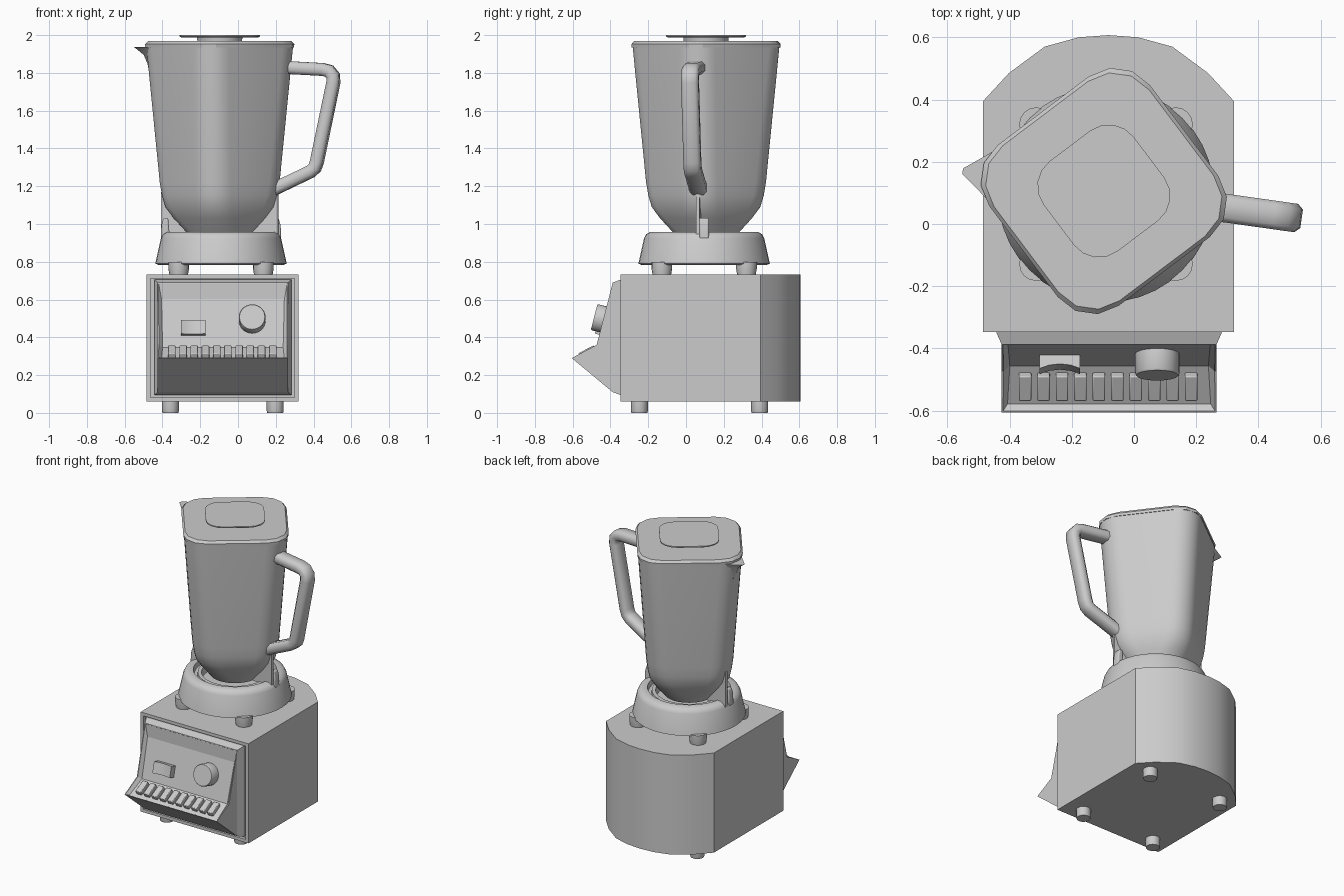
import bpy, bmesh
from math import sin, cos, pi, radians, sqrt
from mathutils import Matrix, Vector

if "Cube" in bpy.data.objects:
    bpy.data.objects.remove(bpy.data.objects["Cube"])

def loft(name, rings, mat=Matrix(), edit=None, bevel=0, angle=35):
    """Skin equal-length rings, cap both ends, make an object."""
    bm = bmesh.new()
    loops = [[bm.verts.new(mat @ Vector(p)) for p in r] for r in rings]
    n = len(loops[0])
    for a, b in zip(loops, loops[1:]):
        for i in range(n):
            j = (i + 1) % n
            bm.faces.new((a[i], a[j], b[j], b[i]))
    bm.faces.new(loops[0][::-1])
    bm.faces.new(loops[-1])
    bmesh.ops.recalc_face_normals(bm, faces=bm.faces)
    if edit:
        edit(bm)
    me = bpy.data.meshes.new(name)
    bm.to_mesh(me)
    bm.free()
    ob = bpy.data.objects.new(name, me)
    bpy.context.collection.objects.link(ob)
    if bevel:
        m = ob.modifiers.new("bevel", 'BEVEL')
        m.width, m.segments = bevel, 2
    bpy.ops.object.select_all(action='DESELECT')
    ob.select_set(True)
    bpy.context.view_layer.objects.active = ob
    bpy.ops.object.shade_smooth_by_angle(angle=radians(angle))
    return ob

def turned(name, prof, mat=Matrix(), seg=32, **kw):
    """Lathe a list of (radius, z)."""
    return loft(name, [[(r * cos(2*pi*i/seg), r * sin(2*pi*i/seg), z) for i in range(seg)]
                       for r, z in prof], mat, **kw)

def box(name, x, y, z, mat=Matrix(), **kw):
    return loft(name, [[(x[0], y[0], h), (x[1], y[0], h), (x[1], y[1], h), (x[0], y[1], h)]
                       for h in z], mat, **kw)

def rsquare(corner, r, z, seg):
    """Rounded square with its corners on the axes, reaching out to 'corner'."""
    d = (corner + (sqrt(2) - 1) * r) - sqrt(2) * r
    pts = []
    for k in range(4):
        for i in range(seg + 1):
            a = k * pi/2 - pi/4 + i / seg * pi/2
            pts.append((d * cos(k*pi/2) + r * cos(a), d * sin(k*pi/2) + r * sin(a), z))
    return pts

CX = -0.082
T = Matrix.Translation

# Motor housing with bowed back and shallow opening at the front
half = [(0.403, -0.347), (0.403, 0.395), (0.32, 0.485), (0.205, 0.57), (0.095, 0.6)]
outline = [(CX + x, y) for x, y in half] + [(CX, 0.607)] + [(CX - x, y) for x, y in half[::-1]]

def front_opening(bm):
    f = [f for f in bm.faces if f.normal.y < -0.9]
    bmesh.ops.inset_region(bm, faces=f, thickness=0.03)
    bmesh.ops.inset_region(bm, faces=f, thickness=0.001, depth=-0.02)

loft("motor_housing", [[(x, y, z) for x, y in outline] for z in (0.06, 0.733)], edit=front_opening)

# Rubber feet
for x in (-0.358, 0.197):
    for y in (-0.247, 0.39):
        turned("rubber_foot", [(0.042, 0), (0.045, 0.01), (0.045, 0.065)], T((x, y, 0)), 16)

# Control console: flared base, then a wedge with a recessed face and ledge
XC, XW = -0.08, 0.345
A, B, C, D = (-0.388, 0.69), (-0.473, 0.36), (-0.605, 0.29), (-0.388, 0.11)

def rect_y(w, y, z0, z1):
    return [(XC - w, y, z0), (XC + w, y, z0), (XC + w, y, z1), (XC - w, y, z1)]

loft("console_base", [rect_y(0.363, -0.32, 0.095, 0.705), rect_y(0.363, -0.347, 0.095, 0.705),
                      rect_y(XW, -0.388, 0.11, 0.69)], angle=20)

def recess(bm):
    f = [f for f in bm.faces if f.normal.y < -0.3 and f.normal.z > 0.1]
    bmesh.ops.inset_region(bm, faces=f, thickness=0.006)
    bmesh.ops.inset_region(bm, faces=f, thickness=0.02, depth=-0.022)

loft("control_console", [[(x, y, z) for y, z in ((-0.36, 0.69), A, B, C, D, (-0.36, 0.11))]
                         for x in (XC - XW, XC + XW)], edit=recess, angle=20)

# Knob, rocker switch and push buttons
face = lambda x, y, z, deg: T((x, y, z)) @ Matrix.Rotation(radians(deg), 4, 'X')
turned("speed_knob", [(0.071, -0.025), (0.071, 0.044), (0.067, 0.05)],
       face(0.075, -0.438, 0.495, 75.6), 28)
rocker = [(-0.065, -0.025), (0.065, -0.025), (0.065, 0.024), (0.035, 0.013),
          (0, 0.009), (-0.035, 0.013), (-0.065, 0.024)]
loft("rocker_switch", [[(x, v, n) for x, n in rocker] for v in (-0.037, 0.037)],
     face(-0.238, -0.45, 0.45, 75.6))
for i in range(10):
    box("push_button", (-0.02, 0.02), (-0.045, 0.045), (-0.025, 0.006),
        face(-0.35 + i * 0.0593, -0.527, 0.331, 27.9), bevel=0.004)

# Jar seat: collar, posts and locking tabs
SEAT = T((-0.09, 0.096, 0))
turned("jar_collar", [(0.33, 0.783), (0.348, 0.79), (0.318, 0.925), (0.308, 0.945), (0.285, 0.958),
                      (0.255, 0.958), (0.25, 0.925), (0.23, 0.925), (0.228, 0.94), (0.205, 0.94),
                      (0.2, 0.89), (0.02, 0.89)], SEAT, 40)
for sx in (-1, 1):
    for sy in (-1, 1):
        turned("collar_post", [(0.048, 0.725), (0.055, 0.765), (0.055, 0.80)],
               SEAT @ T((sx * 0.224, sy * 0.224, 0)), 16)
    tab = [(0.27, 0.92), (0.318, 0.92), (0.316, 0.99), (0.305, 1.032), (0.28, 1.032)]
    loft("locking_tab", [[(sx * x, y, z) for x, z in tab] for y in (-0.025, 0.025)],
         SEAT, bevel=0.008)

# Jar: round foot growing into a rounded square, turned 8 degrees
JAR = T((-0.097, 0.106, 0)) @ Matrix.Rotation(radians(-8), 4, 'Z')
sections = [(0.93, 0.155, 0.15), (0.96, 0.18, 0.15), (1.03, 0.245, 0.14), (1.09, 0.29, 0.14),
            (1.15, 0.308, 0.14), (1.22, 0.32, 0.14), (1.94, 0.392, 0.14)]
loft("jar", [rsquare(c, r, z, 6) for z, c, r in sections], JAR)
for s in (-1, 1):
    box("jar_fin", sorted((s * 0.14, s * 0.313)), (-0.009, 0.009), (0.93, 1.17), JAR)

# Pouring spout
spout = [(1.80, 0.375, 0.03), (1.85, 0.385, 0.07), (1.895, 0.405, 0.1),
         (1.92, 0.435, 0.11), (1.937, 0.458, 0.115)]
loft("pouring_spout", [[(-0.32, -w, z), (-u, -0.009, z), (-u, 0.009, z), (-0.32, w, z)]
                       for z, u, w in spout], JAR, angle=50)

# Handle: flattened tube swept along a path in the jar's corner plane
path = [Vector(p) for p in ((0.33, 1.83), (0.55, 1.818), (0.585, 1.81), (0.606, 1.785), (0.608, 1.75),
                            (0.52, 1.33), (0.509, 1.298), (0.485, 1.277), (0.27, 1.175))]
section = [(0.046, 0.016), (0.03, 0.034), (-0.03, 0.034), (-0.046, 0.016),
           (-0.046, -0.016), (-0.03, -0.034), (0.03, -0.034), (0.046, -0.016)]
rings = []
for i, p in enumerate(path):
    t = (path[min(i + 1, len(path) - 1)] - path[max(i - 1, 0)]).normalized()
    if 0 < i < len(path) - 1:
        t = ((path[i + 1] - p).normalized() + (p - path[i - 1]).normalized()).normalized()
    rings.append([(p.x - t.y * n, w, p.y + t.x * n) for w, n in section])
loft("jar_handle", rings, JAR, angle=60)

# Lid and filler cap
loft("lid", [rsquare(c, 0.14, z, 3) for z, c in ((1.935, 0.397), (1.952, 0.399), (1.968, 0.383))],
     JAR, angle=25)
turned("cap_stem", [(0.118, 1.96), (0.122, 1.993)], JAR, 24)
loft("filler_cap", [rsquare(c, 0.1, z, 4) for z, c in ((1.988, 0.205), (1.993, 0.215), (2.0, 0.215))], JAR)
